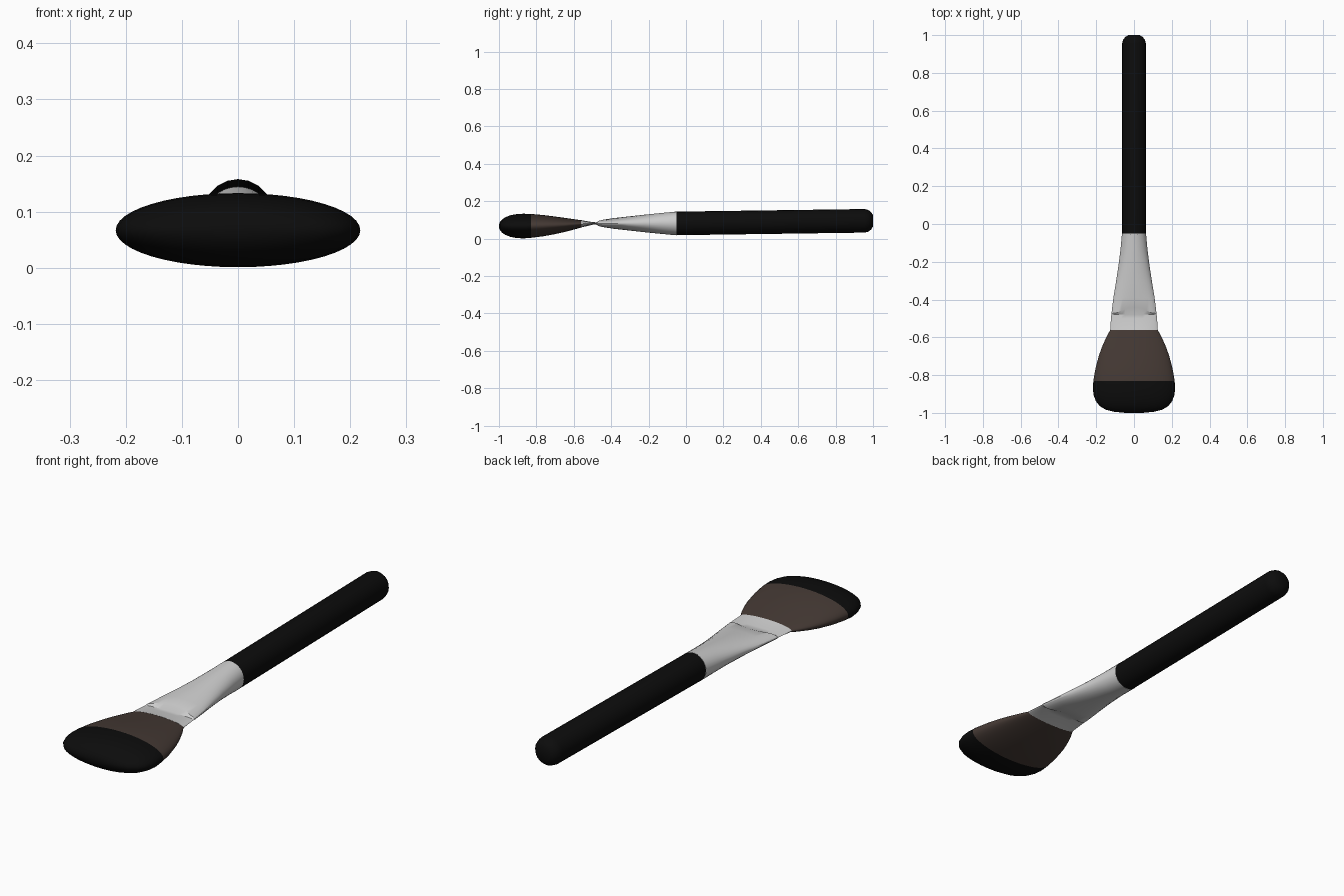
import bpy, bmesh, math

if "Cube" in bpy.data.objects:
    bpy.data.objects.remove(bpy.data.objects["Cube"])


def material(name, rgb):
    m = bpy.data.materials.new(name)
    m.diffuse_color = (*rgb, 1)
    m.use_nodes = True
    m.node_tree.nodes["Principled BSDF"].inputs["Base Color"].default_value = m.diffuse_color
    return m


black = material("soft black", (0.0037, 0.0037, 0.0037))
brown = material("bristle brown", (0.060, 0.042, 0.035))
silver = material("brushed silver", (0.62, 0.62, 0.62))


def loft(name, sections, mats, sides=32, angle=35, bend=None, split=None):
    """Skin elliptical sections (y, half width, half height, centre z) along y."""
    bm = bmesh.new()
    rings = []
    for i, (y, rx, rz, cz) in enumerate(sections):
        ring = []
        for k in range(sides):
            a = 2 * math.pi * k / sides
            x = rx * math.cos(a)
            dy = bend(i, x) if bend else 0
            ring.append(bm.verts.new((x, y + dy, cz + rz * math.sin(a))))
        rings.append(ring)
    for r, s in zip(rings, rings[1:]):
        for k in range(sides):
            n = (k + 1) % sides
            bm.faces.new((r[k], r[n], s[n], s[k]))
    bm.faces.new(rings[0])
    bm.faces.new(rings[-1])
    bmesh.ops.recalc_face_normals(bm, faces=bm.faces)
    if split is not None:
        for f in bm.faces:
            f.material_index = int(f.calc_center_median().y < split)
    me = bpy.data.meshes.new(name)
    bm.to_mesh(me)
    bm.free()
    for m in mats:
        me.materials.append(m)
    ob = bpy.data.objects.new(name, me)
    bpy.context.collection.objects.link(ob)
    bpy.ops.object.select_all(action='DESELECT')
    ob.select_set(True)
    bpy.context.view_layer.objects.active = ob
    bpy.ops.object.shade_smooth_by_angle(angle=math.radians(angle))
    return ob


# Round handle with a blunt rounded end
loft("handle", [
    (-0.055, 0.063, 0.063, 0.081),
    (0.955, 0.063, 0.063, 0.095),
    (0.975, 0.058, 0.058, 0.095),
    (0.990, 0.046, 0.046, 0.095),
    (1.000, 0.030, 0.030, 0.095),
], [black], sides=20)


# Metal ferrule, flattening to a pinched crease; the shoulder curves back mid-width
def shoulder(i, x):
    return 0.03 * max(0, 1 - (x / 0.092) ** 2) if i == 5 else 0


loft("ferrule", [
    (-0.050, 0.0635, 0.0635, 0.081),
    (-0.130, 0.071, 0.056, 0.081),
    (-0.220, 0.082, 0.047, 0.081),
    (-0.310, 0.096, 0.037, 0.081),
    (-0.390, 0.109, 0.028, 0.081),
    (-0.472, 0.119, 0.020, 0.081),
    (-0.480, 0.120, 0.006, 0.081),
    (-0.500, 0.122, 0.007, 0.081),
    (-0.562, 0.126, 0.020, 0.079),
], [silver], bend=shoulder, angle=25)

# Fanned bristle head with a dark domed tip
loft("bristle_head", [
    (-0.558, 0.124, 0.019, 0.079),
    (-0.600, 0.147, 0.028, 0.076),
    (-0.650, 0.169, 0.038, 0.073),
    (-0.700, 0.187, 0.047, 0.071),
    (-0.765, 0.204, 0.057, 0.069),
    (-0.830, 0.215, 0.064, 0.068),
    (-0.870, 0.218, 0.066, 0.067),
    (-0.905, 0.214, 0.064, 0.067),
    (-0.938, 0.202, 0.058, 0.067),
    (-0.964, 0.181, 0.048, 0.067),
    (-0.983, 0.150, 0.036, 0.067),
    (-0.994, 0.105, 0.022, 0.067),
    (-1.000, 0.045, 0.009, 0.067),
], [brown, black], sides=48, angle=50, split=-0.83)
